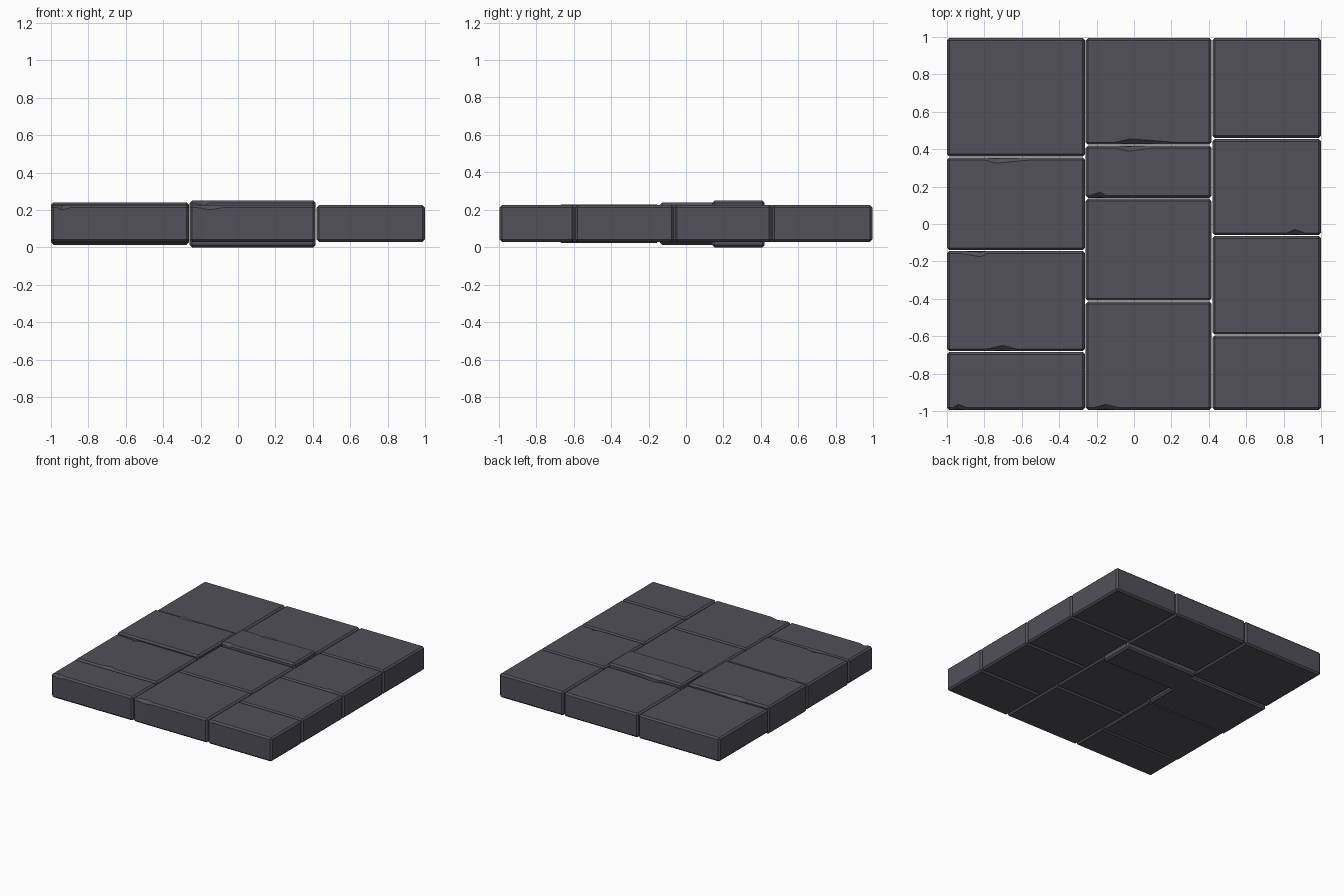
import bpy, bmesh
from mathutils import Vector

if "Cube" in bpy.data.objects:
    bpy.data.objects.remove(bpy.data.objects["Cube"])

stone_mat = bpy.data.materials.new("dark_slate")
stone_mat.diffuse_color = (0.085, 0.08, 0.1, 1)
stone_mat.use_nodes = True
stone_mat.node_tree.nodes["Principled BSDF"].inputs["Base Color"].default_value = stone_mat.diffuse_color
BEVEL = 0.013


def paving_stone(name, x0, x1, y0, y1, z0, z1, chips=()):
    """Chamfered block; each chip is (side, start, peak, end) on a long top edge."""
    bm = bmesh.new()
    bmesh.ops.create_cube(bm, size=1)
    for v in bm.verts:
        v.co = Vector((x1 if v.co.x > 0 else x0,
                       y1 if v.co.y > 0 else y0,
                       z1 if v.co.z > 0 else z0))
    bmesh.ops.bevel(bm, geom=bm.edges[:], offset=BEVEL, offset_type='OFFSET',
                    segments=1, profile=0.5, affect='EDGES')
    for side, start, peak, end in chips:
        for x in (start, peak, end):
            bmesh.ops.bisect_plane(bm, geom=bm.verts[:] + bm.edges[:] + bm.faces[:],
                                   dist=1e-5, plane_co=(x, 0, 0), plane_no=(1, 0, 0))
        edge = y1 if side > 0 else y0
        for v in bm.verts:
            if abs(v.co.x - peak) < 1e-4 and abs(v.co.y - edge) < BEVEL * 1.5:
                if v.co.z > z1 - 1e-4:
                    v.co.y -= side * 0.018
                elif v.co.z > (z0 + z1) / 2:
                    v.co.y -= side * 0.005
                    v.co.z -= 0.012
    bmesh.ops.recalc_face_normals(bm, faces=bm.faces[:])
    mesh = bpy.data.meshes.new(name)
    bm.to_mesh(mesh)
    bm.free()
    mesh.materials.append(stone_mat)
    bpy.context.collection.objects.link(bpy.data.objects.new(name, mesh))


# Three columns: x range and the joints between stones, back to front
columns = [
    ("left", -1.0, -0.262, (0.995, 0.358, -0.142, -0.682, -0.995)),
    ("middle", -0.258, 0.415, (0.995, 0.422, 0.137, -0.412, -0.995)),
    ("right", 0.42, 1.0, (0.995, 0.457, -0.062, -0.594, -0.995)),
]
# Stones that stand proud of the rest, top and bottom
heights = {("left", 1): (0.014, 0.24), ("middle", 1): (0.003, 0.25),
           ("left", 2): (0.024, 0.229)}
# Worn chips along the long edges
chips = {
    ("left", 1): [(1, -0.8, -0.74, -0.55)],
    ("left", 2): [(1, -0.93, -0.82, -0.78), (-1, -0.9, -0.7, -0.63)],
    ("left", 3): [(-1, -0.97, -0.94, -0.89)],
    ("middle", 0): [(-1, -0.1, -0.02, 0.22)],
    ("middle", 1): [(1, -0.1, -0.03, 0.1), (-1, -0.24, -0.18, -0.15)],
    ("middle", 3): [(-1, -0.22, -0.15, -0.08)],
    ("right", 1): [(-1, 0.82, 0.86, 0.91)],
}

for col, x0, x1, joints in columns:
    for i in range(4):
        back, front = joints[i], joints[i + 1]
        z0, z1 = heights.get((col, i), (0.03, 0.226))
        if (col, i) == ("middle", 1):
            z0 = 0.0
        paving_stone(f"{col}_stone_{i + 1}", x0, x1,
                     front + (0.002 if i < 3 else 0), back - (0.002 if i else 0),
                     z0, z1, chips.get((col, i), ()))
